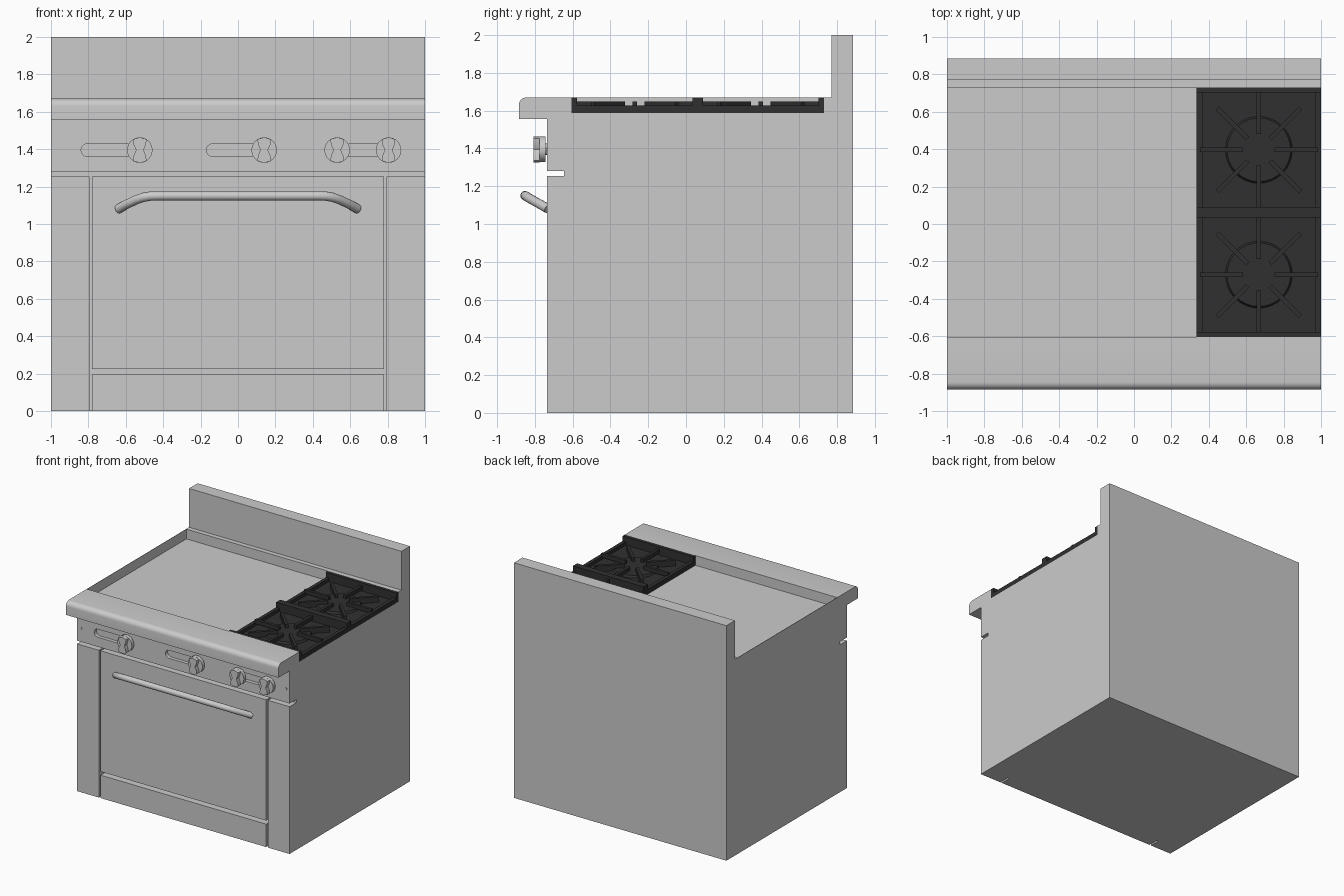
import bpy, bmesh
from math import sin, cos, pi, radians
from mathutils import Matrix, Vector

if "Cube" in bpy.data.objects:
    bpy.data.objects.remove(bpy.data.objects["Cube"])

black = bpy.data.materials.new("cast_iron")
black.diffuse_color = (0.03, 0.03, 0.03, 1)
black.use_nodes = True
black.node_tree.nodes["Principled BSDF"].inputs["Base Color"].default_value = black.diffuse_color


def finish(name, bm, mat=None, smooth=False):
    bmesh.ops.recalc_face_normals(bm, faces=bm.faces)
    me = bpy.data.meshes.new(name)
    bm.to_mesh(me)
    bm.free()
    ob = bpy.data.objects.new(name, me)
    bpy.context.collection.objects.link(ob)
    if mat:
        me.materials.append(mat)
    if smooth:
        smooth_object(ob)
    return ob


def smooth_object(ob):
    bpy.ops.object.select_all(action='DESELECT')
    ob.select_set(True)
    bpy.context.view_layer.objects.active = ob
    bpy.ops.object.shade_smooth_by_angle(angle=radians(35))


def add_box(bm, x0, x1, y0, y1, z0, z1):
    m = (Matrix.Translation(((x0 + x1) / 2, (y0 + y1) / 2, (z0 + z1) / 2))
         @ Matrix.Diagonal((x1 - x0, y1 - y0, z1 - z0, 1)))
    bmesh.ops.create_cube(bm, size=1, matrix=m)


def box(name, *b, mat=None):
    bm = bmesh.new()
    add_box(bm, *b)
    return finish(name, bm, mat)


def add_prism(bm, pts, lo, hi, axis):
    """Extrude a 2D outline: axis x takes (y,z) points, axis y takes (x,z)."""
    put = (lambda p, t: (t, p[0], p[1])) if axis == 'x' else (lambda p, t: (p[0], t, p[1]))
    face = bm.faces.new([bm.verts.new(put(p, lo)) for p in pts])
    ext = bmesh.ops.extrude_face_region(bm, geom=[face])
    d = Vector(put((0, 0), hi - lo))
    bmesh.ops.translate(bm, vec=d, verts=[v for v in ext['geom'] if isinstance(v, bmesh.types.BMVert)])


def prism(name, pts, lo, hi, axis, smooth=False):
    bm = bmesh.new()
    add_prism(bm, pts, lo, hi, axis)
    return finish(name, bm, smooth=smooth)


def arc(cx, cz, r, a0, a1, n):
    return [(cx + r * cos(radians(a0 + (a1 - a0) * i / n)),
             cz + r * sin(radians(a0 + (a1 - a0) * i / n))) for i in range(n + 1)]


# Body with backsplash and sunken cooktop
prism("body", [(-0.645, 0), (0.885, 0), (0.885, 2), (0.77, 2), (0.77, 1.67), (0.73, 1.67),
               (0.73, 1.587), (-0.605, 1.587), (-0.605, 1.67), (-0.645, 1.67)], -1, 1, 'x')
# Thin wall at the left of the griddle
box("griddle_side_wall", -1, -0.997, -0.605, 0.73, 1.587, 1.67)

# Control panel with rounded front ledge
panel = prism("control_panel", [(-0.645, 1.28), (-0.645, 1.67)] + arc(-0.845, 1.63, 0.04, 90, 180, 6)
              + [(-0.885, 1.557), (-0.735, 1.557), (-0.735, 1.28)], -1, 1, 'x')

# Recessed knob slots cut into the panel
KZ = 1.395
cut = bmesh.new()
for x0, x1 in ((-0.805, -0.525), (-0.135, 0.14), (0.53, 0.805)):
    add_prism(cut, arc(x1, KZ, 0.034, -90, 90, 8) + arc(x0, KZ, 0.034, 90, 270, 8), -0.8, -0.705, 'y')
cutter = finish("slot_cutter", cut)
cutter.hide_render = True
mod = panel.modifiers.new("slots", 'BOOLEAN')
mod.object = cutter
mod.operation = 'DIFFERENCE'
mod.solver = 'EXACT'
bpy.context.view_layer.objects.active = panel
bpy.ops.object.modifier_apply(modifier=mod.name)
bpy.data.objects.remove(cutter)
smooth_object(panel)

# Knobs: stem, disc and waisted grip
for i, kx in enumerate((-0.525, 0.14, 0.53, 0.805)):
    bm = bmesh.new()
    add_prism(bm, arc(kx, KZ, 0.03, 0, 345, 23), -0.75, -0.7, 'y')
    add_prism(bm, arc(kx, KZ, 0.068, 0, 345, 23), -0.775, -0.745, 'y')
    side = [(0.036, -0.058), (0.033, -0.03), (0.02, 0), (0.033, 0.03), (0.036, 0.058)]
    grip = side + [(0, 0.069)] + [(-x, z) for x, z in reversed(side)] + [(0, -0.069)]
    add_prism(bm, [(kx + x, KZ + z) for x, z in grip], -0.808, -0.775, 'y')
    finish(f"knob_{i + 1}", bm, smooth=True)

# Small panel screws, side columns
for side, s in (("left", -1), ("right", 1)):
    prism(f"{side}_screw", arc(s * 0.965, KZ, 0.012, 0, 315, 7), -0.739, -0.73, 'y')
    box(f"{side}_column", *sorted((s * 0.795, s)), -0.735, -0.645, 0, 1.253)

# Oven door and kick panel
box("oven_door", -0.78, 0.78, -0.735, -0.645, 0.225, 1.253)
box("kick_panel", -0.78, 0.78, -0.735, -0.645, 0, 0.195)

# Door handle: bent tube
half = [(0.64, -0.73, 1.08), (0.6, -0.77, 1.103), (0.54, -0.82, 1.131), (0.505, -0.84, 1.143),
        (0.47, -0.85, 1.149), (0.43, -0.852, 1.15)]
path = half + [(-x, y, z) for x, y, z in reversed(half)]
cu = bpy.data.curves.new("door_handle", 'CURVE')
cu.dimensions = '3D'
cu.bevel_depth = 0.025
cu.bevel_resolution = 4
cu.use_fill_caps = True
sp = cu.splines.new('POLY')
sp.points.add(len(path) - 1)
for p, co in zip(sp.points, path):
    p.co = (*co, 1)
tmp = bpy.data.objects.new("handle_curve", cu)
bpy.context.collection.objects.link(tmp)
me = bpy.data.meshes.new_from_object(tmp.evaluated_get(bpy.context.evaluated_depsgraph_get()))
bpy.data.objects.remove(tmp)
handle = bpy.data.objects.new("door_handle", me)
bpy.context.collection.objects.link(handle)
smooth_object(handle)

# Burners: tray, low side rails, tall cross rails, cap and eight radial bars
BX = 0.6675
for name, y0, y1 in (("front", -0.605, 0.063), ("rear", 0.063, 0.73)):
    cy = (y0 + y1) / 2
    bm = bmesh.new()
    add_box(bm, 0.335, 1, y0, y1, 1.585, 1.6)
    for x0 in (0.335, 0.97):
        add_box(bm, x0, x0 + 0.03, y0, y1, 1.6, 1.627)
    for a in (y0, y1 - 0.028):
        add_box(bm, 0.335, 1, a, a + 0.028, 1.6, 1.67)
    finish(f"{name}_burner_tray", bm, black)

    bm = bmesh.new()
    bmesh.ops.create_cone(bm, cap_ends=True, segments=32, radius1=0.18, radius2=0.17, depth=0.02,
                          matrix=Matrix.Translation((BX, cy, 1.608)))
    finish(f"{name}_burner_cap", bm, black, True)

    bm = bmesh.new()
    for k in range(8):
        n = len(bm.verts)
        add_box(bm, 0.085, 0.315, -0.012, 0.012, 1.6 if k % 2 else 1.615, 1.648)
        bm.verts.ensure_lookup_table()
        bmesh.ops.transform(bm, verts=bm.verts[n:],
                            matrix=Matrix.Translation((BX, cy, 0)) @ Matrix.Rotation(k * pi / 4, 4, 'Z'))
    finish(f"{name}_grate_bars", bm, black)
